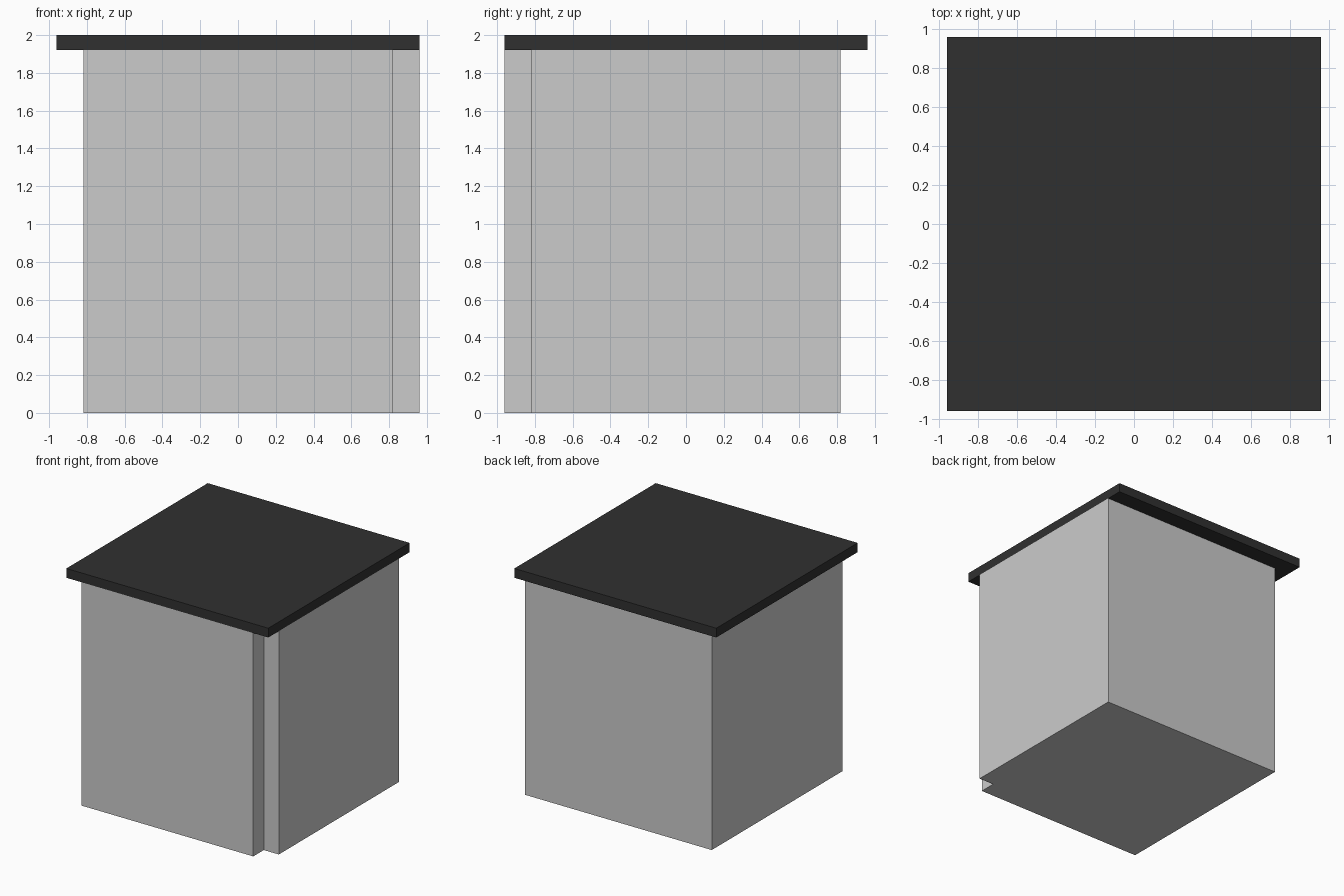
import bpy
import bmesh

if "Cube" in bpy.data.objects:
    bpy.data.objects.remove(bpy.data.objects["Cube"])

INNER, OUTER = 0.817, 0.96      # wall planes and roof edge
WALL_TOP, ROOF_TOP = 1.92, 2.0


def prism(name, outline, z0, z1):
    """Extrude a counter-clockwise plan outline from z0 to z1."""
    bm = bmesh.new()
    base = bm.faces.new([bm.verts.new((x, y, z0)) for x, y in outline])
    ext = bmesh.ops.extrude_face_region(bm, geom=[base], use_keep_orig=True)
    top = [e for e in ext["geom"] if isinstance(e, bmesh.types.BMVert)]
    bmesh.ops.translate(bm, verts=top, vec=(0, 0, z1 - z0))
    bmesh.ops.recalc_face_normals(bm, faces=bm.faces)
    mesh = bpy.data.meshes.new(name)
    bm.to_mesh(mesh)
    bm.free()
    obj = bpy.data.objects.new(name, mesh)
    bpy.context.collection.objects.link(obj)
    return obj


# Cabin body: square plan with the front right corner notched
prism("body", [(-INNER, -OUTER), (INNER, -OUTER), (INNER, -INNER),
               (OUTER, -INNER), (OUTER, INNER), (-INNER, INNER)], 0, WALL_TOP)

# Flat dark roof slab
roof = prism("roof", [(-OUTER, -OUTER), (OUTER, -OUTER),
                      (OUTER, OUTER), (-OUTER, OUTER)], WALL_TOP, ROOF_TOP)
dark = bpy.data.materials.new("dark_roof")
dark.diffuse_color = (0.03, 0.03, 0.03, 1)
dark.use_nodes = True
dark.node_tree.nodes["Principled BSDF"].inputs["Base Color"].default_value = dark.diffuse_color
roof.data.materials.append(dark)
